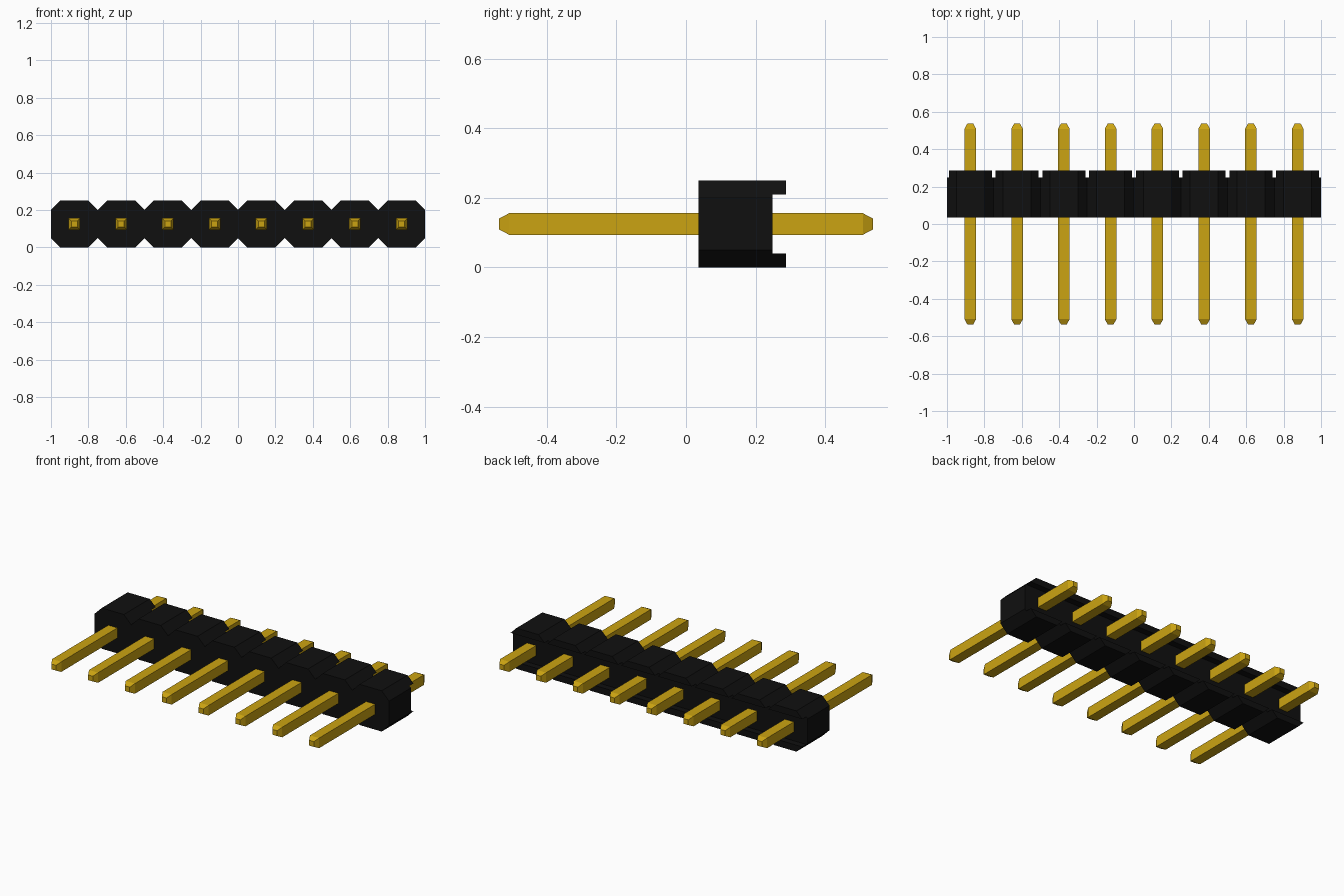
import bpy
import bmesh
from mathutils import Vector

if "Cube" in bpy.data.objects:
    bpy.data.objects.remove(bpy.data.objects["Cube"], do_unlink=True)

COUNT, PITCH, MID_Z = 8, 0.25, 0.125
FRONT, BACK, LIP_BACK = 0.036, 0.248, 0.287
PIN_END = 0.537


def make_material(name, rgb):
    mat = bpy.data.materials.new(name)
    mat.use_nodes = True
    mat.diffuse_color = (*rgb, 1)
    mat.node_tree.nodes["Principled BSDF"].inputs["Base Color"].default_value = (*rgb, 1)
    return mat


def add_object(name, bm, mat):
    bmesh.ops.recalc_face_normals(bm, faces=bm.faces[:])
    mesh = bpy.data.meshes.new(name)
    bm.to_mesh(mesh)
    bm.free()
    mesh.materials.append(mat)
    obj = bpy.data.objects.new(name, mesh)
    bpy.context.collection.objects.link(obj)
    return obj


def extrude(bm, faces, depth, keep=False):
    """Push faces along +y and return the new end faces."""
    out = bmesh.ops.extrude_face_region(bm, geom=faces, use_keep_orig=keep)["geom"]
    verts = [g for g in out if isinstance(g, bmesh.types.BMVert)]
    bmesh.ops.translate(bm, verts=verts, vec=(0, depth, 0))
    return [g for g in out if isinstance(g, bmesh.types.BMFace)]


black = make_material("black plastic", (0.005, 0.005, 0.005))
gold = make_material("gold metal", (0.60, 0.37, 0.006))
centres = [(i - (COUNT - 1) / 2) * PITCH for i in range(COUNT)]

# Housing: a row of octagons, each split into lower lip, web and upper lip
bands = [
    [(0, 0.075), (0.04, 0.115)],
    [(0.04, 0.115), (0.05, 0.125), (0.20, 0.125), (0.21, 0.115)],
    [(0.21, 0.115), (0.25, 0.075)],
]
bm = bmesh.new()
for cx in centres:
    for band in bands:
        ring = [(cx + w, FRONT, z) for z, w in band]
        ring += [(cx - w, FRONT, z) for z, w in reversed(band)]
        bm.faces.new([bm.verts.new(p) for p in ring])
bmesh.ops.remove_doubles(bm, verts=bm.verts[:], dist=0.0005)
back = extrude(bm, bm.faces[:], BACK - FRONT, keep=True)

# Lips behind the housing leave an open channel along the middle
lips = [f for f in back if abs(f.calc_center_median().z - MID_Z) > 0.08]
extrude(bm, lips, LIP_BACK - BACK)
add_object("housing", bm, black)

# Pins: square bars with tapered ends
sections = [(-PIN_END, 0.016), (-0.508, 0.031), (0.508, 0.031), (PIN_END, 0.016)]
for i, cx in enumerate(centres):
    bm = bmesh.new()
    rings = [[bm.verts.new((sx * h, y, sz * h))
              for sx, sz in ((-1, -1), (1, -1), (1, 1), (-1, 1))]
             for y, h in sections]
    for a, b in zip(rings, rings[1:]):
        for k in range(4):
            n = (k + 1) % 4
            bm.faces.new((a[k], a[n], b[n], b[k]))
    bm.faces.new(rings[0])
    bm.faces.new(rings[-1])
    pin = add_object(f"pin_{i + 1}", bm, gold)
    pin.location = Vector((cx, 0, MID_Z))
